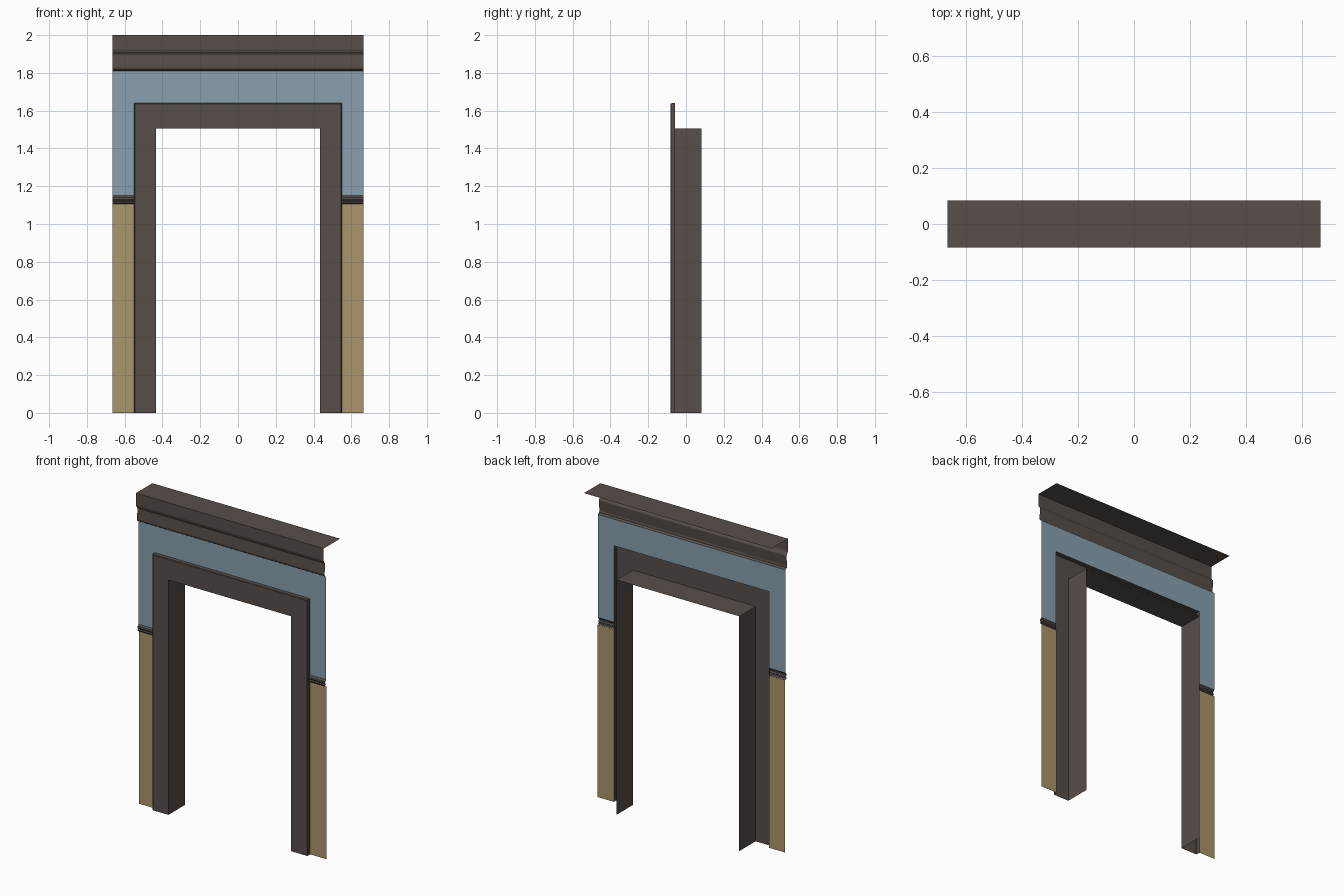
import bpy, bmesh

if "Cube" in bpy.data.objects:
    bpy.data.objects.remove(bpy.data.objects["Cube"])

W, TO, TI = 0.665, 0.55, 0.435      # half widths: wall, trim outside, opening
ZTOP, ZTRIM, ZOPEN = 2.0, 1.64, 1.505
YF, YB, YW = -0.083, 0.083, -0.057   # trim front, jamb back, wall plane


def material(name, rgb):
    m = bpy.data.materials.new(name)
    m.diffuse_color = (*rgb, 1)
    m.use_nodes = True
    m.node_tree.nodes["Principled BSDF"].inputs["Base Color"].default_value = m.diffuse_color
    return m


wood = material("dark brown wood", (0.095, 0.077, 0.067))
blue = material("dusty blue paint", (0.25, 0.35, 0.43))
tan = material("tan panel", (0.40, 0.305, 0.145))


def make(name, verts, faces, mat):
    me = bpy.data.meshes.new(name)
    me.from_pydata(verts, [], faces)
    me.materials.append(mat)
    ob = bpy.data.objects.new(name, me)
    bpy.context.collection.objects.link(ob)
    return ob


def sweep(name, profile, x0, x1, mat):
    """Sheet moulding: (y, z) profile, listed from bottom to top, run along x."""
    v = [(x, y, z) for y, z in profile for x in (x0, x1)]
    f = [(2*i, 2*i+1, 2*i+3, 2*i+2) for i in range(len(profile) - 1)]
    return make(name, v, f, mat)


def portal(name, section, mat):
    """Run a (half width, height, y) section up, over and down the opening."""
    v, f = [], []
    for w, h, y in section:
        v += [(-w, y, 0), (-w, y, h), (w, y, h), (w, y, 0)]
    for s in range(len(section) - 1):
        for i in range(3):
            a = 4*s + i
            f.append((a, a+1, a+5, a+4))
    return make(name, v, f, mat)


# door casing and jamb lining
portal("door_casing", [(TO, ZTRIM, YW), (TO, ZTRIM - 0.001, YF + 0.004),
                       (TO - 0.004, ZTRIM - 0.005, YF), (TI, ZOPEN, YF), (TI, ZOPEN, YB)], wood)

# upper wall: one strip over the door, one at each side
ZR, ZP, ZC = 1.15, 1.105, 1.81
make("upper_wall",
     [(-W, YW, ZR), (-TO, YW, ZR), (-TO, YW, ZTRIM), (TO, YW, ZTRIM),
      (TO, YW, ZR), (W, YW, ZR), (W, YW, ZC), (-W, YW, ZC),
      (-W, YW, ZTRIM), (W, YW, ZTRIM)],
     [(0, 1, 2, 8), (3, 4, 5, 9), (8, 2, 3, 9, 6, 7)], blue)

# cornice with its flat top
sweep("cornice", [(YW, ZC), (-0.070, 1.818), (-0.073, 1.83), (-0.068, 1.895), (-0.071, 1.902),
                  (-0.079, 1.911), (YF, 1.925), (YF, ZTOP), (YB, ZTOP)], -W, W, wood)

rail = [(YW, ZP), (-0.065, 1.111), (-0.067, 1.118), (-0.061, 1.123),
        (-0.067, 1.131), (-0.066, 1.141), (YW, ZR)]
for side, x0, x1 in (("left", -W, -TO), ("right", TO, W)):
    # chair rail
    sweep("chair_rail_" + side, rail, x0, x1, wood)
    # wainscot with a shallow sunk panel
    ob = sweep("wainscot_" + side, [(-0.060, 0), (-0.060, ZP)], x0, x1, tan)
    bm = bmesh.new()
    bm.from_mesh(ob.data)
    bmesh.ops.inset_region(bm, faces=bm.faces[:], thickness=0.008, depth=0)
    centre = max(bm.faces, key=lambda f: f.calc_area())
    bmesh.ops.inset_region(bm, faces=[centre], thickness=0.008, depth=-0.005)
    bm.to_mesh(ob.data)
    bm.free()
